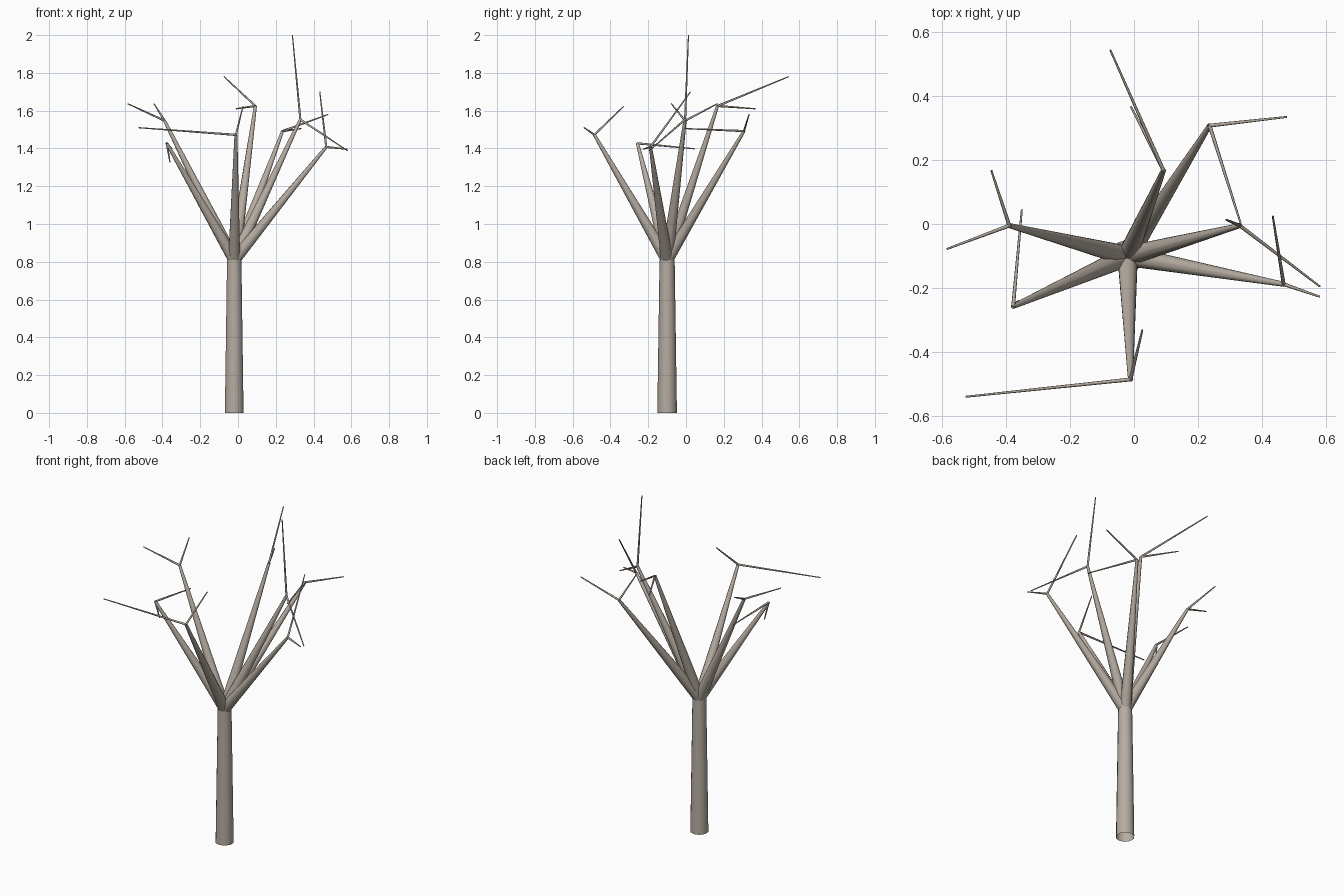
import bpy
import bmesh
from mathutils import Vector

if "Cube" in bpy.data.objects:
    bpy.data.objects.remove(bpy.data.objects["Cube"])

SIDES = 10
CROWN = (-0.02, -0.10, 0.81)      # where all branches leave the trunk

# Warm grey-brown bark
bark = bpy.data.materials.new('bark')
bark.diffuse_color = (0.47, 0.415, 0.36, 1)
bark.use_nodes = True
bark.node_tree.nodes["Principled BSDF"].inputs["Base Color"].default_value = bark.diffuse_color


def tube(bm, start, end, r1, r2, sides=SIDES):
    """Add an open tapered tube between two points."""
    a, b = Vector(start), Vector(end)
    turn = (b - a).to_track_quat('Z', 'Y')
    made = bmesh.ops.create_cone(bm, cap_ends=False, segments=sides,
                                 radius1=r1, radius2=r2, depth=(b - a).length)
    for v in made['verts']:
        v.co = turn @ v.co + (a + b) / 2


def finish(name, bm):
    mesh = bpy.data.meshes.new(name)
    bm.to_mesh(mesh)
    bm.free()
    mesh.polygons.foreach_set('use_smooth', [True] * len(mesh.polygons))
    mesh.materials.append(bark)
    obj = bpy.data.objects.new(name, mesh)
    bpy.context.collection.objects.link(obj)


# Trunk
bm = bmesh.new()
tube(bm, (-0.02, -0.10, 0), CROWN, 0.052, 0.04)
finish('trunk', bm)

# Each branch: its tip, then the two twig tips that grow from it
BRANCHES = [
    ((-0.389, -0.005, 1.547), (-0.445, 0.167, 1.637), (-0.584, -0.078, 1.637)),
    ((-0.377, -0.257, 1.427), (-0.350, 0.045, 1.398), (-0.360, -0.240, 1.325)),
    ((-0.011, -0.485, 1.472), (0.026, -0.331, 1.622), (-0.526, -0.539, 1.51)),
    ((0.467, -0.188, 1.408), (0.433, 0.024, 1.70), (0.580, -0.227, 1.396)),
    ((0.330, -0.005, 1.553), (0.580, -0.195, 1.388), (0.288, 0.013, 2.0)),
    ((0.236, 0.307, 1.492), (0.477, 0.334, 1.58), (0.333, 0.001, 1.505)),
    ((0.092, 0.167, 1.625), (-0.074, 0.543, 1.78), (-0.010, 0.367, 1.61)),
]

for i, (tip, *twigs) in enumerate(BRANCHES, 1):
    # Branch
    bm = bmesh.new()
    tube(bm, CROWN, tip, 0.033, 0.008)
    finish(f'branch_{i}', bm)
    # Twigs
    bm = bmesh.new()
    for end in twigs:
        tube(bm, tip, end, 0.006, 0.003, 8)
    finish(f'twigs_{i}', bm)
